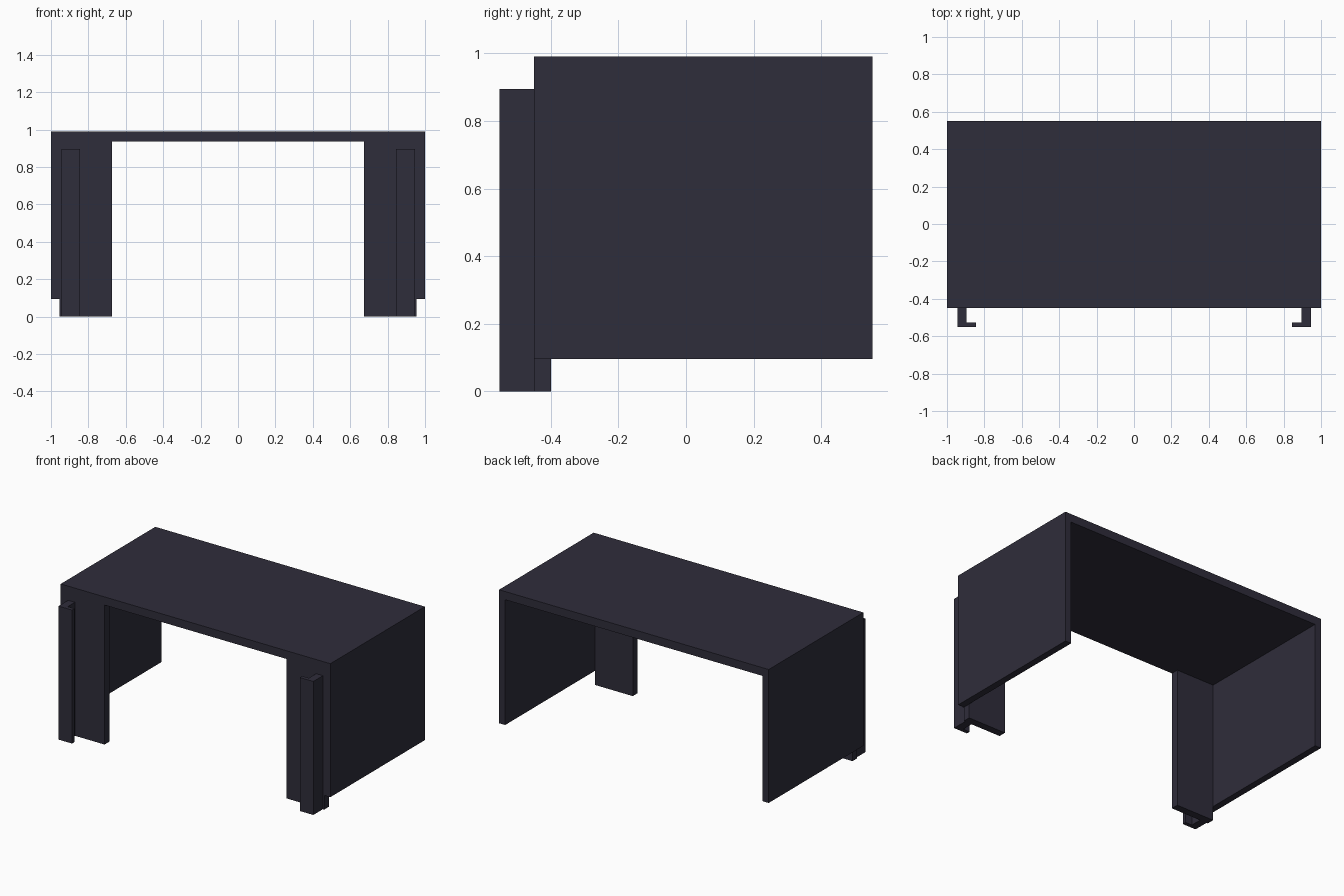
import bpy

if "Cube" in bpy.data.objects:
    bpy.data.objects.remove(bpy.data.objects["Cube"])

mat = bpy.data.materials.new("dark slate")
mat.diffuse_color = (0.028, 0.026, 0.043, 1)
mat.use_nodes = True
mat.node_tree.nodes["Principled BSDF"].inputs["Base Color"].default_value = mat.diffuse_color


def extrude(name, outline, z0, z1):
    """Flat-sided prism from an xy outline (counter-clockwise)."""
    n = len(outline)
    verts = [(x, y, z) for z in (z0, z1) for x, y in outline]
    faces = [tuple(reversed(range(n))), tuple(range(n, 2 * n))]
    faces += [(i, (i + 1) % n, n + (i + 1) % n, n + i) for i in range(n)]
    mesh = bpy.data.meshes.new(name)
    mesh.from_pydata(verts, [], faces)
    mesh.materials.append(mat)
    obj = bpy.data.objects.new(name, mesh)
    bpy.context.collection.objects.link(obj)
    return obj


def rect(x0, x1, y0, y1):
    return [(x0, y0), (x1, y0), (x1, y1), (x0, y1)]


def mirror(obj):
    mod = obj.modifiers.new("mirror", 'MIRROR')
    mod.use_axis[0] = True


FRONT, BACK, TOP, UNDER = -0.45, 0.552, 0.99, 0.935

# Table top slab
extrude("top_slab", rect(-1, 1, FRONT, BACK), UNDER, TOP)

# Side panels, raised off the floor
mirror(extrude("side_panel", rect(0.955, 1, FRONT, BACK), 0.095, UNDER))

# Front legs, inside the side panels and down to the floor
mirror(extrude("front_leg", rect(0.675, 0.955, FRONT, -0.40), 0, UNDER))

# L-shaped rails standing in front of the legs
rail = [(0.845, -0.552), (0.945, -0.552), (0.945, FRONT),
        (0.895, FRONT), (0.895, -0.526), (0.845, -0.526)]
mirror(extrude("front_rail", rail, 0, 0.895))
